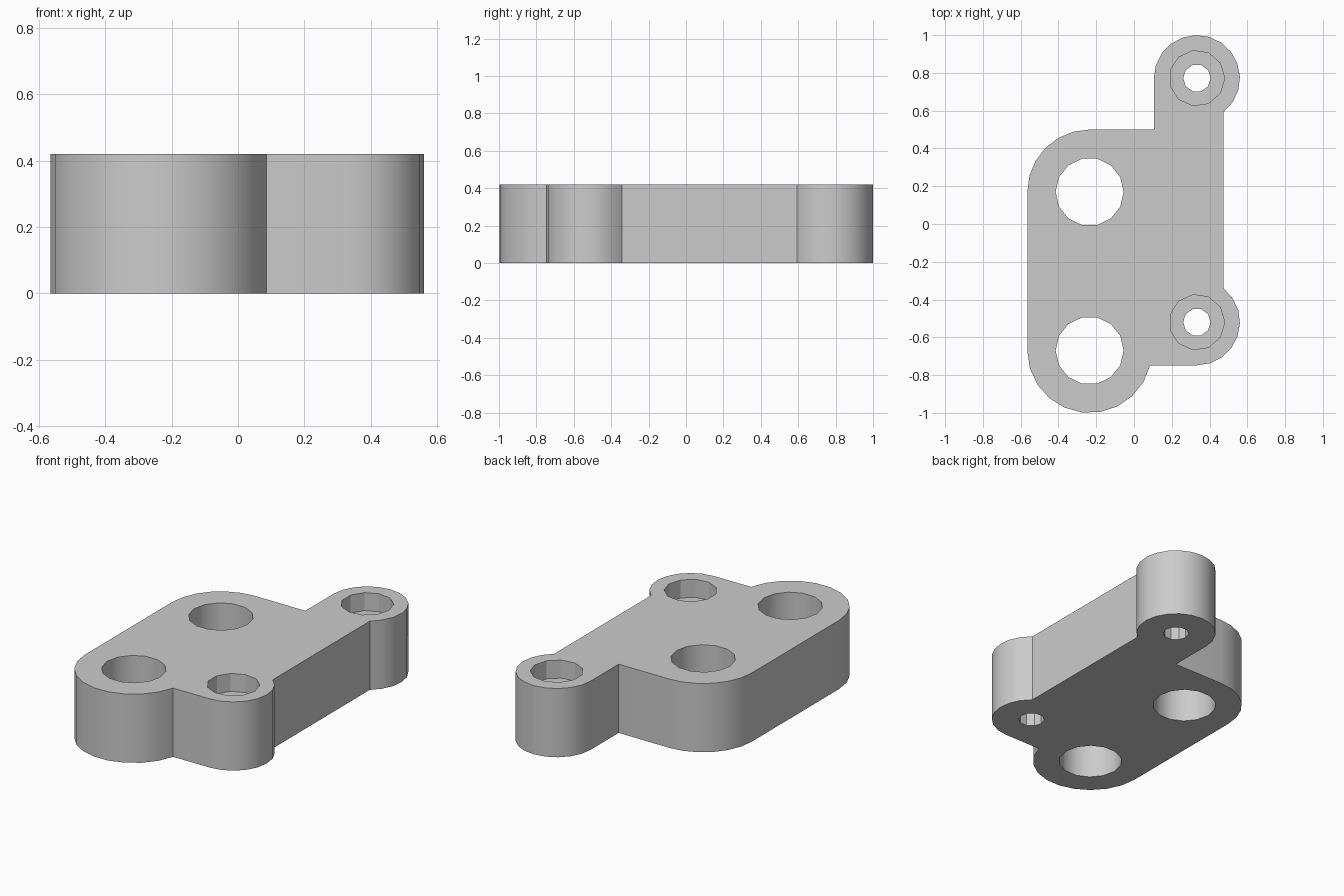
import bpy, bmesh
from math import radians, cos, sin

HEIGHT = 0.42
BIG_R, BOSS_R = 0.33, 0.228
PIN_HOLES = [(-0.235, 0.17), (-0.235, -0.67)]
SCREW_HOLES = [(0.333, 0.772), (0.333, -0.52)]

cube = bpy.data.objects.get("Cube")
if cube:
    bpy.data.objects.remove(cube, do_unlink=True)

grey = bpy.data.materials.new("plain grey")
grey.use_nodes = True
colour = (0.6, 0.6, 0.6, 1)
grey.diffuse_color = colour
grey.node_tree.nodes["Principled BSDF"].inputs["Base Color"].default_value = colour


def arc(centre, r, start, end, steps):
    """Points along an arc, angles in degrees."""
    angles = [radians(start + (end - start) * i / steps) for i in range(steps + 1)]
    return [(centre[0] + r * cos(a), centre[1] + r * sin(a)) for a in angles]


def prism(name, outline, z0, z1):
    """Extrude a closed outline from z0 to z1."""
    bm = bmesh.new()
    base = bm.faces.new([bm.verts.new((x, y, z0)) for x, y in outline])
    top = bmesh.ops.extrude_face_region(bm, geom=[base], use_keep_orig=True)
    moved = [v for v in top["geom"] if isinstance(v, bmesh.types.BMVert)]
    bmesh.ops.translate(bm, verts=moved, vec=(0, 0, z1 - z0))
    bmesh.ops.recalc_face_normals(bm, faces=bm.faces)
    mesh = bpy.data.meshes.new(name)
    bm.to_mesh(mesh)
    bm.free()
    mesh.materials.append(grey)
    obj = bpy.data.objects.new(name, mesh)
    bpy.context.collection.objects.link(obj)
    return obj


def drill(plate, centre, r, sides, turn, z0, z1):
    """Cut a round hole, then discard the cutter."""
    cutter = prism("hole_cutter", arc(centre, r, turn, turn + 360, sides)[:-1], z0, z1)
    cutter.hide_render = True
    mod = plate.modifiers.new("hole", "BOOLEAN")
    mod.operation, mod.solver, mod.object = "DIFFERENCE", "EXACT", cutter
    bpy.context.view_layer.objects.active = plate
    bpy.ops.object.modifier_apply(modifier=mod.name)
    bpy.data.objects.remove(cutter, do_unlink=True)


# Plate outline: rounded left side, two bosses on the right
outline = (arc(PIN_HOLES[1], BIG_R, 180, 346, 10)
           + arc(SCREW_HOLES[1], BOSS_R, 270, 411.5, 8)
           + arc(SCREW_HOLES[0], BOSS_R, -51.5, 180, 13)
           + [(SCREW_HOLES[0][0] - BOSS_R, PIN_HOLES[0][1] + BIG_R)]
           + arc(PIN_HOLES[0], BIG_R, 90, 180, 6))
plate = prism("mounting_plate", outline, 0, HEIGHT)

# Large through holes
for c in PIN_HOLES:
    drill(plate, c, 0.18, 14, 0, -0.1, HEIGHT + 0.1)

# Counterbored screw holes
for c in SCREW_HOLES:
    drill(plate, c, 0.147, 11, 0, HEIGHT - 0.11, HEIGHT + 0.1)
    drill(plate, c, 0.073, 10, 0, -0.1, HEIGHT + 0.1)

# Smooth curved walls, keep rims crisp
bpy.ops.object.select_all(action="DESELECT")
plate.select_set(True)
bpy.context.view_layer.objects.active = plate
bpy.ops.object.shade_smooth_by_angle(angle=radians(30))
